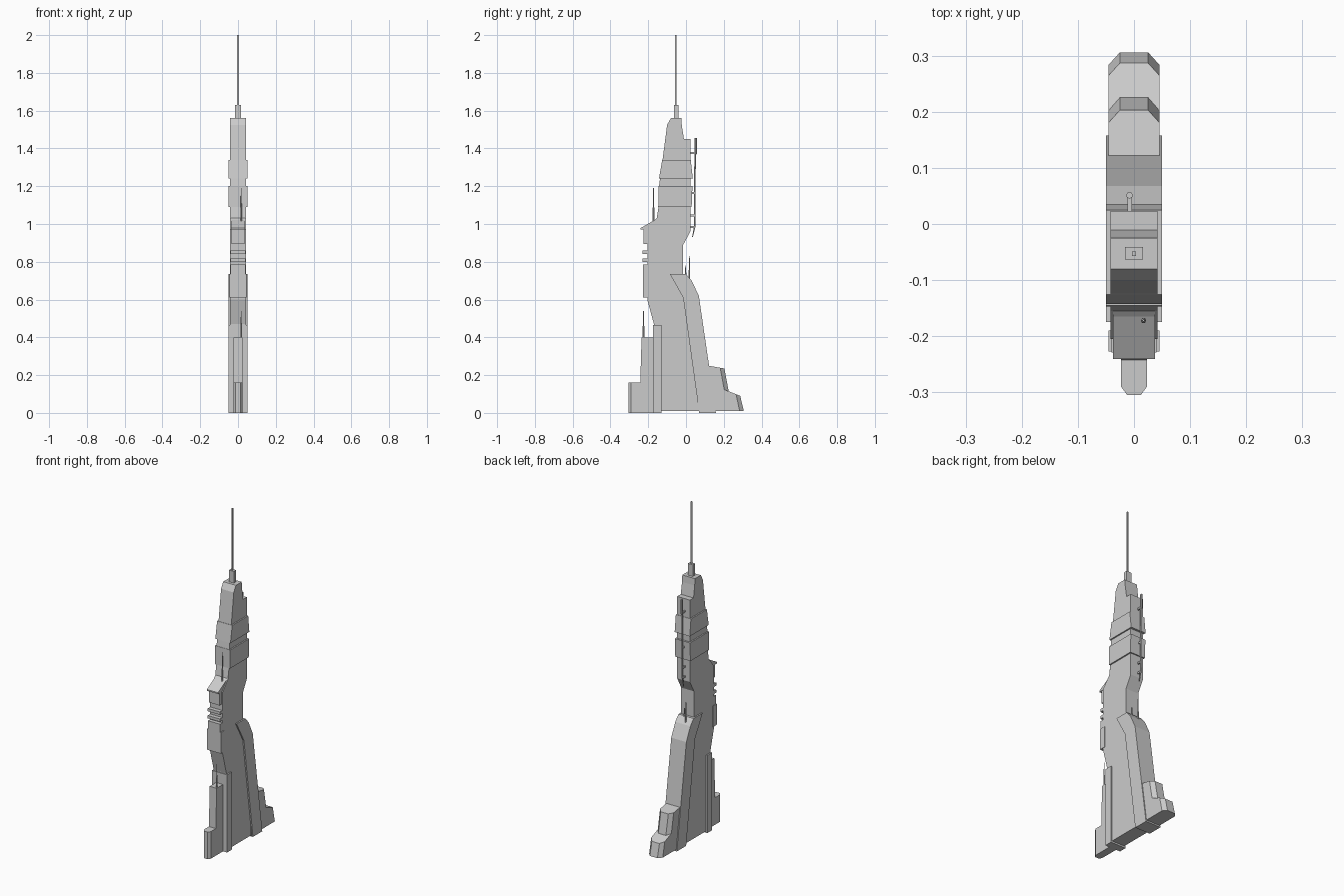
import bpy, bmesh
from mathutils import Vector


def finish(name, bm):
    bmesh.ops.recalc_face_normals(bm, faces=bm.faces)
    me = bpy.data.meshes.new(name)
    bm.to_mesh(me)
    bm.free()
    ob = bpy.data.objects.new(name, me)
    bpy.context.collection.objects.link(ob)
    return ob


def prism(name, pts, half, cx=0.0):
    """Extrude a side (y, z) profile across x."""
    bm = bmesh.new()
    f = bm.faces.new([bm.verts.new((cx - half, y, z)) for y, z in pts])
    r = bmesh.ops.extrude_face_region(bm, geom=[f])
    vs = [v for v in r["geom"] if isinstance(v, bmesh.types.BMVert)]
    bmesh.ops.translate(bm, verts=vs, vec=(2 * half, 0, 0))
    return finish(name, bm)


def box(name, y0, y1, z0, z1, half, cx=0.0):
    return prism(name, [(y0, z0), (y1, z0), (y1, z1), (y0, z1)], half, cx)


def loft(name, rings):
    """Skin a stack of closed rings."""
    bm = bmesh.new()
    vs = [[bm.verts.new(p) for p in r] for r in rings]
    n = len(vs[0])
    for a, b in zip(vs, vs[1:]):
        for i in range(n):
            bm.faces.new((a[i], a[(i + 1) % n], b[(i + 1) % n], b[i]))
    bm.faces.new(vs[0][::-1])
    bm.faces.new(vs[-1])
    return finish(name, bm)


def rod(name, pts, radii, sides=8):
    """Round rod standing along z, with a radius per point."""
    from math import cos, sin, tau
    return loft(name, [[(x + r * cos(tau * i / sides), y + r * sin(tau * i / sides), z)
                        for i in range(sides)] for (x, y, z), r in zip(pts, radii)])


def foot_ring(front, back, half, inner, cut, z_front, z_back):
    """Plan outline with both rear corners cut off."""
    def z(y):
        return z_front + (z_back - z_front) * (y - front) / (back - front)
    plan = [(-half, front), (half, front), (half, back - cut), (inner, back),
            (-inner, back), (-half, back - cut)]
    return [(x, y, z(y)) for x, y in plan]


# Central tower body
prism("tower_body", [
    (-0.170, 0.01), (-0.170, 0.47), (-0.205, 0.60), (-0.205, 0.97), (-0.155, 1.03),
    (-0.145, 1.09), (-0.143, 1.20), (-0.124, 1.34), (-0.100, 1.525), (-0.080, 1.56),
    (-0.025, 1.56), (-0.022, 1.52), (-0.011, 1.45), (0.023, 1.45), (0.023, 0.96),
    (-0.015, 0.89), (-0.015, 0.70), (0.08, 0.01)], 0.042)

# Wide rear buttress
prism("rear_buttress", [
    (0.070, 0.0), (-0.015, 0.61), (-0.085, 0.735), (0.0, 0.735), (0.030, 0.70),
    (0.068, 0.62), (0.122, 0.25), (0.158, 0.0)], 0.05)

# Stepped rear feet with cut corners
loft("rear_step_upper", [foot_ring(0.06, 0.235, 0.045, 0.025, 0.022, 0.01, 0.01),
                         foot_ring(0.06, 0.225, 0.045, 0.025, 0.022, 0.12, 0.12),
                         foot_ring(0.06, 0.203, 0.045, 0.025, 0.022, 0.26, 0.235)])
loft("rear_step_lower", [foot_ring(0.06, 0.306, 0.045, 0.025, 0.022, 0.01, 0.01),
                         foot_ring(0.06, 0.287, 0.045, 0.025, 0.022, 0.18, 0.09)])

# Front base: wide side pilaster, pier and low rounded pier
box("front_pilaster", -0.175, -0.13, 0.0, 0.465, 0.05)
prism("front_pier", [(-0.247, 0.0), (-0.17, 0.0), (-0.17, 0.40), (-0.235, 0.40)], 0.023)
low = [(-0.023, -0.235), (0.023, -0.235), (0.023, -0.29), (0.012, -0.305),
       (-0.012, -0.305), (-0.023, -0.29)]
loft("front_low_pier", [[(x, y, z) for x, y in low] for z in (0.0, 0.162)])

# Front balconies, louvres and sloping canopy
box("balcony_lower", -0.227, -0.19, 0.61, 0.735, 0.045)
box("balcony_cap", -0.227, -0.19, 0.735, 0.785, 0.04)
for i, z in enumerate((0.80, 0.842)):
    box(f"louvre_{i}", -0.229, -0.19, z, z + 0.017, 0.04)
box("balcony_upper", -0.225, -0.19, 0.895, 0.975, 0.035)
prism("canopy", [(-0.241, 0.970), (-0.20, 0.970), (-0.15, 1.0), (-0.15, 1.035),
                 (-0.165, 1.022), (-0.241, 0.978)], 0.037)

# Projecting upper bands
prism("upper_band_low", [(-0.147, 1.09), (0.030, 1.09), (0.034, 1.20), (-0.145, 1.20)], 0.05)
prism("upper_band_high", [(-0.143, 1.24), (0.036, 1.24), (0.025, 1.34), (-0.126, 1.34)], 0.05)

# Top mast
box("mast_base", -0.063, -0.041, 1.55, 1.63, 0.016)
box("mast", -0.057, -0.049, 1.62, 2.0, 0.004)

# Rear service pipe and its brackets
px = -0.008
rod("rear_pipe", [(px, 0.034, 0.93), (px, 0.046, 0.985), (px, 0.048, 1.365),
                  (px, 0.051, 1.37), (px, 0.051, 1.455)],
    [0.002, 0.004, 0.004, 0.006, 0.006])
for i, z in enumerate((0.98, 1.04, 1.16, 1.37)):
    box(f"pipe_bracket_{i}", 0.015, 0.048, z, z + 0.01, 0.004, px)

# Slender antennas
for i, (x, y, z, h) in enumerate([(0.017, -0.172, 1.0, 0.19), (0.017, -0.225, 0.39, 0.15),
                                  (-0.012, 0.018, 0.69, 0.14), (0.012, -0.002, 0.71, 0.07)]):
    rod(f"antenna_{i}", [(x, y, z), (x, y, z + h * 0.45), (x, y, z + h * 0.5), (x, y, z + h)],
        [0.005, 0.005, 0.003, 0.002], 6)
